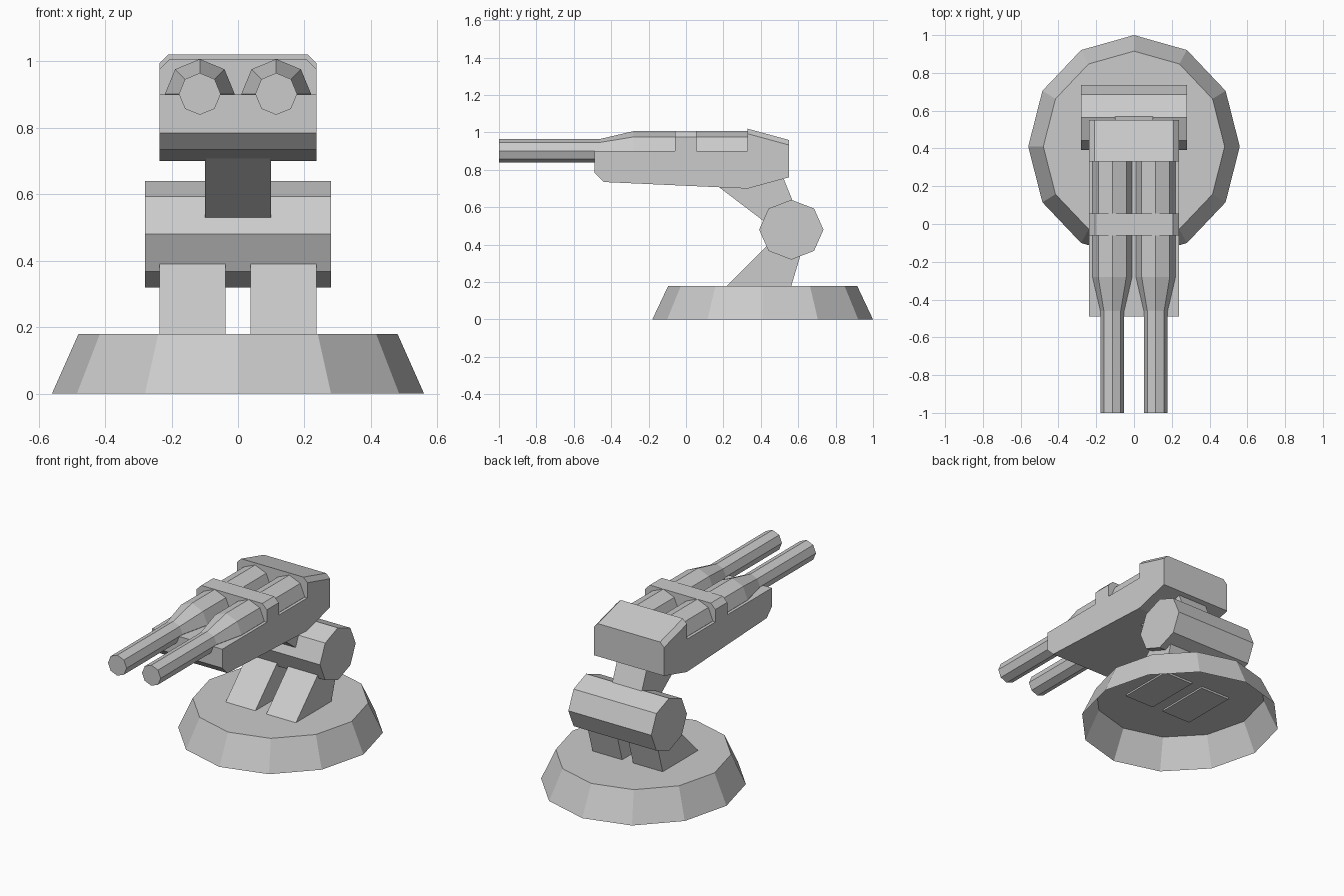
import bpy, bmesh
from math import sin, cos, pi

cube = bpy.data.objects.get("Cube")
if cube:
    bpy.data.objects.remove(cube, do_unlink=True)

grey = bpy.data.materials.new("plain_grey")
grey.use_nodes = True
GREY = (0.6, 0.6, 0.6, 1)
grey.diffuse_color = GREY
bsdf = next(n for n in grey.node_tree.nodes if n.type == 'BSDF_PRINCIPLED')
bsdf.inputs["Base Color"].default_value = GREY


def loft(name, rings, cap_start=True, cap_end=True):
    """Skin a list of equal-length point rings into a flat-shaded object."""
    bm = bmesh.new()
    loops = [[bm.verts.new(p) for p in ring] for ring in rings]
    n = len(loops[0])
    for a, b in zip(loops, loops[1:]):
        for i in range(n):
            j = (i + 1) % n
            bm.faces.new((a[i], a[j], b[j], b[i]))
    if cap_start:
        bm.faces.new(loops[0][::-1])
    if cap_end:
        bm.faces.new(loops[-1])
    bmesh.ops.recalc_face_normals(bm, faces=bm.faces)
    mesh = bpy.data.meshes.new(name)
    bm.to_mesh(mesh)
    bm.free()
    mesh.materials.append(grey)
    obj = bpy.data.objects.new(name, mesh)
    bpy.context.collection.objects.link(obj)
    return obj


def side_plate(name, profile, x0, x1):
    """Extrude a (y, z) side profile between two x positions."""
    return loft(name, [[(x, y, z) for y, z in profile] for x in (x0, x1)])


def ngon(n, ra, rb):
    return [(ra * cos(2 * pi * i / n), rb * sin(2 * pi * i / n)) for i in range(n)]


def chamfered_block(name, sections, half, cut):
    """Block along y with both upper side edges cut; sections are (y, bottom, top)."""
    def ring(y, low, top):
        return [(-half, y, low), (half, y, low), (half, y, top - cut),
                (half - cut, y, top), (cut - half, y, top), (-half, y, top - cut)]
    return loft(name, [ring(*s) for s in sections])


# Base: hollow tapered foot, open underneath
base = loft("base", [[(a, 0.41 + b, z) for a, b in ngon(12, rx, ry)]
                     for rx, ry, z in ((0.56, 0.59, 0), (0.48, 0.505, 0.18))],
            cap_start=False)

# Twin struts rising from the base to the joint
strut = [(0.21, 0.17), (0.56, 0.17), (0.62, 0.37), (0.56, 0.45), (0.43, 0.39)]
side_plate("strut_left", strut, 0.037, 0.237)
side_plate("strut_right", strut, -0.237, -0.037)

# Elbow joint drum
drum = [(0.563 + a, 0.48 + b) for a, b in ngon(8, 0.172, 0.16)]
side_plate("joint_drum", drum, -0.28, 0.28)

# Neck between the joint and the gun body
neck = [(0.16, 0.72), (0.41, 0.53), (0.56, 0.53), (0.58, 0.61), (0.515, 0.77)]
side_plate("neck", neck, -0.1, 0.1)

# Gun body with flat deck
body = [(-0.49, 0.9), (-0.49, 0.785), (-0.44, 0.735), (0.33, 0.7),
        (0.55, 0.76), (0.55, 0.9)]
side_plate("gun_body", body, -0.237, 0.237)

# Raised rear housing and the strap across the barrels
chamfered_block("rear_housing", [(0.33, 0.9, 1.02), (0.55, 0.9, 0.96)], 0.237, 0.027)
chamfered_block("barrel_strap", [(-0.06, 0.9, 1.007), (0.055, 0.9, 1.007)], 0.237, 0.031)

# Twin stepped barrels
for side, x in (("left", 0.115), ("right", -0.115)):
    loft("barrel_" + side,
         [[(x + a, y, 0.902 + b) for a, b in ngon(8, r, r)]
          for y, r in ((-1, 0.063), (-0.46, 0.063), (-0.28, 0.105), (0.34, 0.105))])
